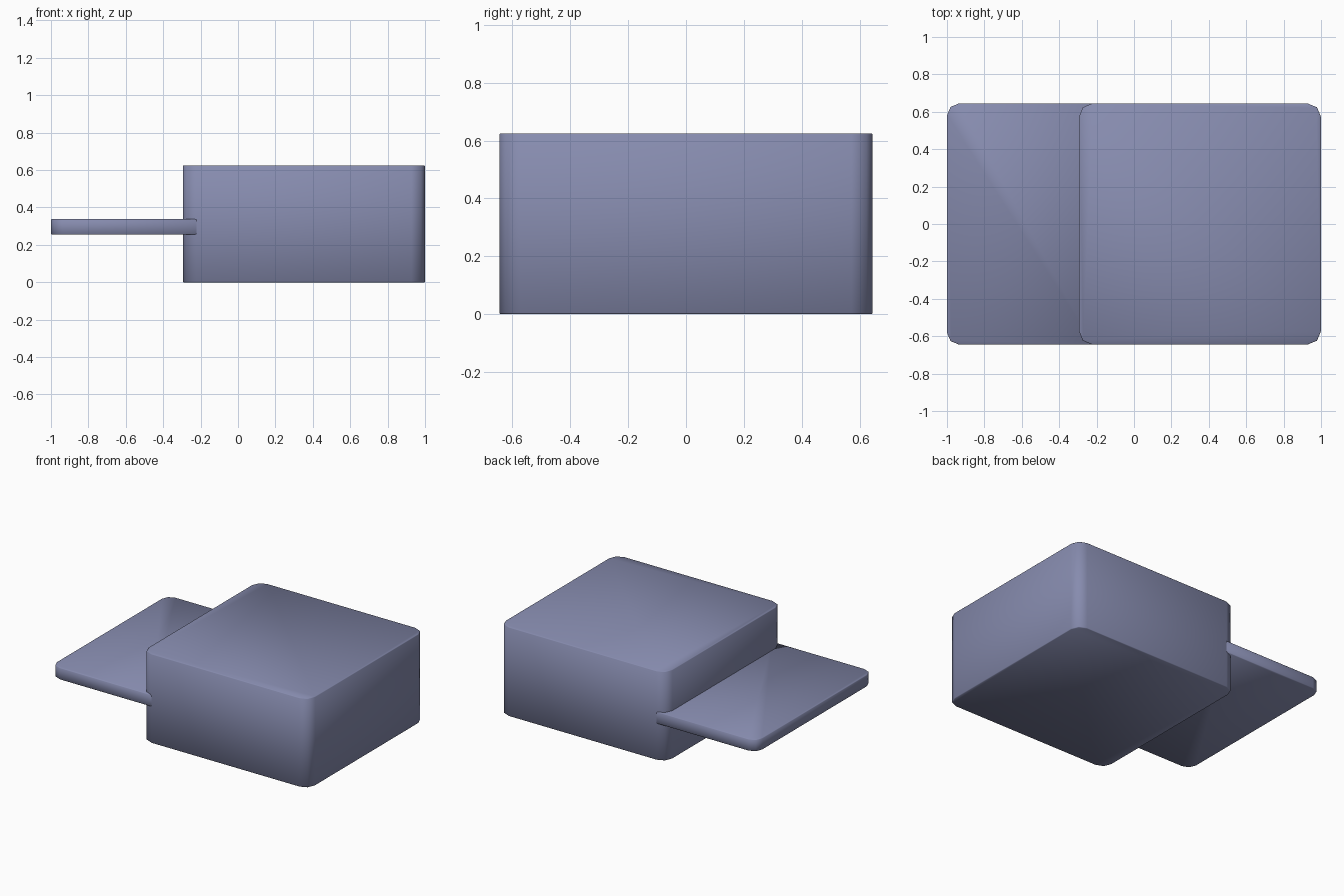
import bpy, math

if "Cube" in bpy.data.objects:
    bpy.data.objects.remove(bpy.data.objects["Cube"])

# Blue-grey finish shared by both parts
finish = bpy.data.materials.new("blue_grey")
finish.diffuse_color = (0.24, 0.26, 0.425, 1.0)
finish.use_nodes = True
finish.node_tree.nodes["Principled BSDF"].inputs["Base Color"].default_value = finish.diffuse_color


def rounded_slab(name, x0, x1, half_y, z0, z1, r_left, r_right):
    """Slab with two-facet vertical corners and a fine edge bevel."""
    corners = [(x1, half_y, -1, -1, 0, r_right), (x0, half_y, 1, -1, 90, r_left),
               (x0, -half_y, 1, 1, 180, r_left), (x1, -half_y, -1, 1, 270, r_right)]
    outline = []
    for x, y, sx, sy, start, r in corners:
        if r == 0:
            outline.append((x, y))
            continue
        for step in (0, 45, 90):
            a = math.radians(start + step)
            outline.append((x + sx * r + r * math.cos(a), y + sy * r + r * math.sin(a)))
    n = len(outline)
    verts = [(x, y, z) for z in (z0, z1) for x, y in outline]
    faces = [tuple(reversed(range(n))), tuple(range(n, 2 * n))]
    faces += [(i, (i + 1) % n, n + (i + 1) % n, n + i) for i in range(n)]
    mesh = bpy.data.meshes.new(name)
    mesh.from_pydata(verts, [], faces)
    mesh.materials.append(finish)
    obj = bpy.data.objects.new(name, mesh)
    bpy.context.collection.objects.link(obj)
    bevel = obj.modifiers.new("edge_softening", 'BEVEL')
    bevel.width = 0.004
    bevel.segments = 1
    bevel.limit_method = 'ANGLE'
    bevel.angle_limit = math.radians(60)
    # Smooth across the softened edges so the shading rolls gently over them
    mesh.shade_smooth()
    return obj


# Main block
rounded_slab("main_block", -0.295, 1.0, 0.645, 0.0, 0.625, 0.073, 0.073)

# Thin plate, flush with the block sides and ending inside it
rounded_slab("side_plate", -1.0, -0.215, 0.645, 0.255, 0.338, 0.065, 0)
